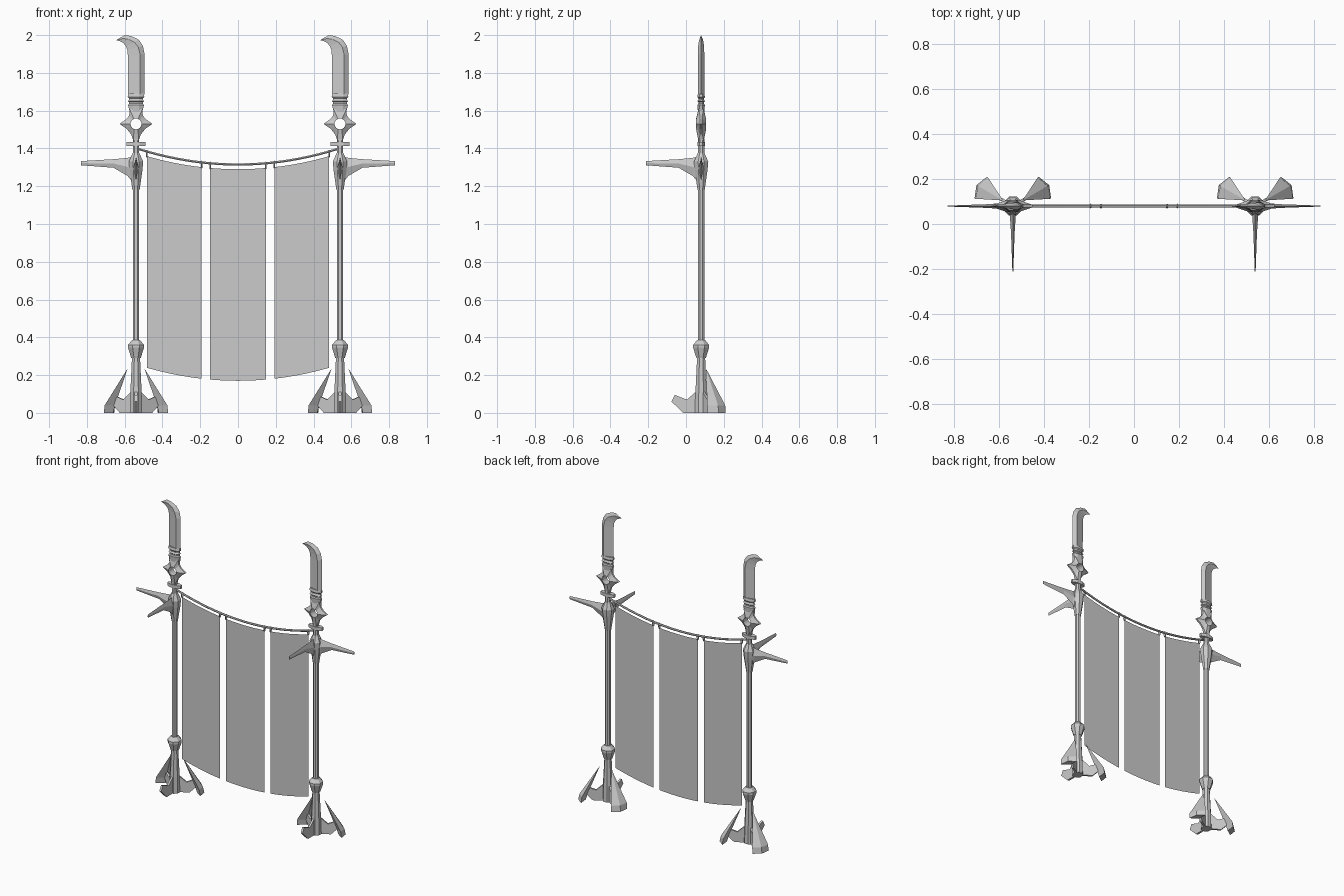
import bpy, bmesh
from math import sin, cos, pi, radians

if "Cube" in bpy.data.objects:
    bpy.data.objects.remove(bpy.data.objects["Cube"])

POLE_X, POLE_Y = 0.54, 0.08


def loft(name, rings, loc=(0, 0, 0), turn=0.0, closed=False):
    """Skin a series of equal-count point rings; cap the ends unless closed."""
    bm = bmesh.new()
    rows = [[bm.verts.new(p) for p in ring] for ring in rings]
    n = len(rows[0])
    pairs = list(zip(rows, rows[1:])) + ([(rows[-1], rows[0])] if closed else [])
    for a, b in pairs:
        for i in range(n):
            j = (i + 1) % n
            bm.faces.new((a[i], a[j], b[j], b[i]))
    if not closed:
        bm.faces.new(rows[0])
        bm.faces.new(rows[-1])
    bmesh.ops.recalc_face_normals(bm, faces=bm.faces)
    me = bpy.data.meshes.new(name)
    bm.to_mesh(me)
    bm.free()
    ob = bpy.data.objects.new(name, me)
    ob.location = loc
    ob.rotation_euler.z = turn
    bpy.context.collection.objects.link(ob)
    return ob


def turned(name, stations, loc, n=8):
    """Faceted column from (z, x radius, y radius) stations."""
    rings = [[(rx * cos(2 * pi * (i + 0.5) / n) / cos(pi / n),
               ry * sin(2 * pi * (i + 0.5) / n) / cos(pi / n), z) for i in range(n)]
             for z, rx, ry in stations]
    return loft(name, rings, loc)


def rope_z(x):
    return 1.315 + 0.08 * (x / 0.52) ** 2


def glaive(side, tag):
    loc = (side * POLE_X, POLE_Y, 0)
    # shaft, base sleeve, collar and hub
    turned("shaft_" + tag, [(0.28, .017, .017), (1.45, .017, .017)], loc)
    turned("base_sleeve_" + tag, [(0, .033, .033), (0.11, .03, .03), (0.30, .021, .021)], loc)
    turned("lower_collar_" + tag, [(.29, .025, .025), (.345, .042, .042), (.36, .042, .042),
                                   (.385, .022, .022)], loc)
    turned("hub_" + tag, [(1.18, .019, .019), (1.285, .034, .034), (1.33, .038, .038),
                          (1.375, .018, .018)], loc)
    # cross plate and ringed blade socket
    turned("cross_plate_" + tag, [(1.413, .05, .02), (1.435, .05, .02)], loc)
    turned("blade_socket_" + tag, [(1.595, .034, .017), (1.63, .042, .020), (1.637, .036, .015),
                                   (1.645, .036, .015), (1.65, .043, .02), (1.658, .036, .015),
                                   (1.665, .036, .015), (1.672, .044, .02), (1.69, .042, .017)], loc)
    # pierced guard: right half outline mirrored, joined to a round hole
    half = [(0, -.092), (.013, -.092), (.026, -.055), (.05, -.026), (.087, 0),
            (.05, .026), (.036, .045), (.034, .078), (0, .078)]
    outline = half + [(-x, z) for x, z in reversed(half[1:-1])]
    rings = []
    for i, (x, z) in enumerate(outline):
        a = -pi / 2 + 2 * pi * i / len(outline)
        hx, hz = .029 * cos(a), .029 * sin(a)
        z += 1.53
        t = .014 if abs(z - 1.53) > .06 else .006
        rings.append([(x, -t, z), (x, t, z), (hx, .026, hz + 1.53), (hx, -.026, hz + 1.53)])
    loft("pierced_guard_" + tag, rings, loc, closed=True)
    # hooked blade: cutting edge, ridge, spine
    blade = [((-.042, 1.685), (.022, 1.685), (.045, 1.685), .017),
             ((-.043, 1.89), (.022, 1.895), (.045, 1.90), .017),
             ((-.046, 1.922), (.012, 1.937), (.037, 1.943), .016),
             ((-.054, 1.943), (-.008, 1.962), (.014, 1.976), .013),
             ((-.07, 1.96), (-.04, 1.979), (-.025, 1.995), .009),
             ((-.088, 1.969), (-.07, 1.982), (-.06, 2.0), .005),
             ((-.104, 1.973), (-.103, 1.974), (-.102, 1.975), .001)]
    loft("hooked_blade_" + tag, [[(l[0], 0, l[1]), (m[0], -t, m[1]), (r[0], 0, r[1]), (m[0], t, m[1])]
                                 for l, m, r, t in blade], loc)
    # spikes: one outward, one to the front
    spike = [(0, 1.36, 1.20, .02), (.045, 1.35, 1.255, .013), (.12, 1.343, 1.298, .008),
             (.292, 1.333, 1.311, .002)]
    for label, ang in (("outer", 0 if side > 0 else pi), ("front", -pi / 2)):
        loft(f"{label}_spike_{tag}", [[(r, 0, a), (r, w, (a + b) / 2), (r, 0, b), (r, -w, (a + b) / 2)]
                                      for r, a, b, w in spike], loc, ang)
    # three thin feet, leaning shards over the two rear ones
    foot = [(0, 0), (.095, 0), (.157, .06), (.14, .095), (.075, .07), (.03, .11), (0, .11)]
    for k, deg in enumerate((-90, 30, 150)):
        loft(f"foot_{tag}_{k}", [[(r, y, z) for r, z in foot] for y in (-.007, .007)],
             loc, radians(deg))
        if k:
            loft(f"foot_shard_{tag}_{k}",
                 [[(.14, 0, 0), (.165, .055, 0), (.187, 0, 0), (.165, -.055, 0)],
                  [(.128, 0, .04), (.16, .055, .04), (.178, 0, .04), (.16, -.055, .04)],
                  [(.053, 0, .23), (.054, .002, .23), (.055, 0, .23), (.054, -.002, .23)]],
                 loc, radians(deg))


glaive(-1, "left")
glaive(1, "right")

# sagging rope between the poles
rope_xs = [-.535 + 1.07 * i / 20 for i in range(21)]
loft("rope", [[(x, POLE_Y + .007 * cos(i * pi / 3), rope_z(x) + .007 * sin(i * pi / 3))
               for i in range(6)] for x in rope_xs])

# three cloth panels that follow the sag, tied at their corners
for name, x0, x1 in (("left", -.482, -.193), ("middle", -.147, .147), ("right", .193, .482)):
    bm = bmesh.new()
    cols = []
    for i in range(9):
        x = x0 + (x1 - x0) * i / 8
        top = rope_z(x) - .025
        cols.append([bm.verts.new((x, POLE_Y, top - 1.12 * j / 4)) for j in range(5)])
    for a, b in zip(cols, cols[1:]):
        for j in range(4):
            bm.faces.new((a[j], a[j + 1], b[j + 1], b[j]))
    me = bpy.data.meshes.new(name + "_cloth")
    bm.to_mesh(me)
    bm.free()
    bpy.context.collection.objects.link(bpy.data.objects.new(name + "_cloth", me))
    for k, x in enumerate((x0, x1)):
        ring = [[(x + .004 * cos(b), POLE_Y + (.008 + .003 * sin(b)) * cos(a),
                  rope_z(x) - .011 + (.019 + .003 * sin(b)) * sin(a))
                 for b in (0, pi / 2, pi, 3 * pi / 2)]
                for a in [2 * pi * i / 10 for i in range(10)]]
        loft(f"{name}_cloth_tie_{k}", ring, closed=True)
